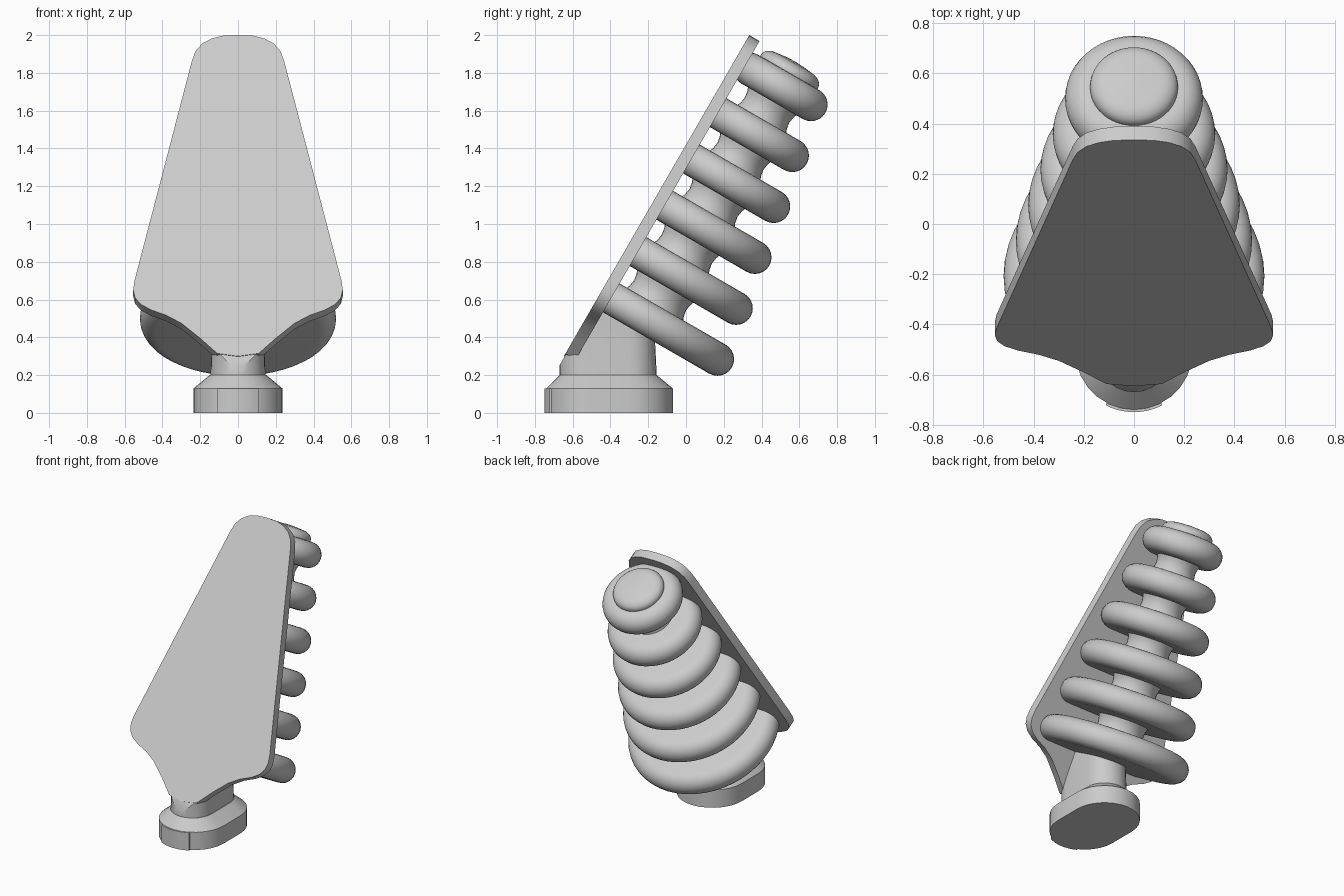
import bpy, bmesh, math
from mathutils import Matrix, Vector

if "Cube" in bpy.data.objects:
    bpy.data.objects.remove(bpy.data.objects["Cube"], do_unlink=True)

grey = bpy.data.materials.new("light_grey")
grey.use_nodes = True
grey.diffuse_color = (0.6, 0.6, 0.6, 1)
grey.node_tree.nodes["Principled BSDF"].inputs["Base Color"].default_value = (0.6, 0.6, 0.6, 1)

# Leaning frame: local x across, y backwards from the plate face, z up along the plate
LEAN = Matrix.Translation((0, 0.335, 2.0)) @ Matrix.Rotation(math.radians(-30), 4, 'X')
AXIS = 0.28          # distance of the spine axis behind the plate face


def finish(name, bm, matrix=None):
    if matrix is not None:
        bm.transform(matrix)
    bmesh.ops.recalc_face_normals(bm, faces=bm.faces)
    mesh = bpy.data.meshes.new(name)
    bm.to_mesh(mesh)
    bm.free()
    mesh.materials.append(grey)
    obj = bpy.data.objects.new(name, mesh)
    bpy.context.collection.objects.link(obj)
    bpy.ops.object.select_all(action='DESELECT')
    bpy.context.view_layer.objects.active = obj
    obj.select_set(True)
    bpy.ops.object.shade_smooth_by_angle(angle=math.radians(35))
    return obj


def loft(sections):
    """Skin closed loops of equal length and cap both ends."""
    bm = bmesh.new()
    loops = [[bm.verts.new(p) for p in s] for s in sections]
    n = len(loops[0])
    for a, b in zip(loops, loops[1:]):
        for i in range(n):
            j = (i + 1) % n
            bm.faces.new((a[i], a[j], b[j], b[i]))
    bm.faces.new(loops[0][::-1])
    bm.faces.new(loops[-1])
    return bm


def clip(bm, point, normal):
    """Remove everything in front of a plane and close the cut."""
    geom = bm.verts[:] + bm.edges[:] + bm.faces[:]
    cut = bmesh.ops.bisect_plane(bm, geom=geom, plane_co=point, plane_no=normal, clear_inner=True)
    edges = [e for e in cut["geom_cut"] if isinstance(e, bmesh.types.BMEdge)]
    bmesh.ops.contextual_create(bm, geom=edges)


def lathe(profile, segments=48):
    """Turn (radius, height) points about the spine axis."""
    angles = [2 * math.pi * i / segments for i in range(segments)]
    return loft([[(r * math.cos(a), AXIS + r * math.sin(a), h) for a in angles]
                 for r, h in profile])


def stadium(z, front, back, r, steps=14):
    pts = []
    for cy, start in ((back - r, 0), (front + r, math.pi)):
        for i in range(steps + 1):
            a = start + math.pi * i / steps
            pts.append((r * math.cos(a), cy + r * math.sin(a), z))
    return pts


# Leaning face plate: half outline as (x, height), mirrored
half = [(0, 2.0), (0.08, 1.997), (0.14, 1.982), (0.19, 1.955), (0.225, 1.915), (0.245, 1.86),
        (0.548, 0.7), (0.555, 0.65), (0.545, 0.61), (0.515, 0.575), (0.46, 0.545),
        (0.38, 0.517), (0.3, 0.475), (0.2, 0.395), (0.11, 0.315), (0, 0.3)]
outline = half + [(-x, z) for x, z in half[-2:0:-1]]
slope = math.cos(math.radians(30))
finish("face_plate", loft([[(x, depth, (z - 2) / slope) for x, z in outline]
                           for depth in (0, 0.063)]), LEAN)

# Six rounded discs, growing downwards and trimmed at the plate
THICK = 0.088
for i in range(6):
    radius = 0.275 + 0.049 * i
    height = -0.155 - 0.283 * i
    rim = [math.pi * (k / 12 - 0.5) for k in range(13)]
    profile = [(radius - THICK + THICK * math.cos(a), height + THICK * math.sin(a)) for a in rim]
    bm = lathe(profile)
    clip(bm, (0, 0.03, 0), (0, 1, 0))
    finish(f"disc_{i + 1}", bm, LEAN)

# Spine with a waist between each pair of discs
spine = []
for i in range(5):
    top = -0.155 - 0.283 * i
    for k in range(8):
        f = k / 8
        spine.append((0.135 + 0.006 * i + 0.04 * math.cos(math.pi * f) ** 2, top - 0.283 * f))
spine.append((0.2, -1.57))
finish("spine", lathe(spine, 32), LEAN)

# Domed cap on the top disc
cap = [(0.175, -0.1), (0.175, -0.065)]
cap += [(0.1 + 0.075 * math.cos(a), -0.058 + 0.05 * math.sin(a))
        for a in [math.pi / 2 * k / 6 for k in range(7)]] + [(0.05, -0.002), (0.01, 0)]
finish("top_cap", lathe(cap), LEAN)

# Stem, trimmed flush with the plate face
bm = loft([stadium(0.2, -0.67, -0.155, 0.145), stadium(0.4, -0.67, -0.165, 0.14),
           stadium(0.52, -0.67, -0.18, 0.14), stadium(0.62, -0.66, -0.2, 0.14)])
clip(bm, LEAN @ Vector((0, 0.004, 0)), LEAN.to_3x3() @ Vector((0, 1, 0)))
finish("stem", bm)

# Chamfered foot with a raised pad at the front
finish("foot", loft([stadium(0, -0.74, -0.07, 0.235), stadium(0.13, -0.74, -0.07, 0.235),
                     stadium(0.2, -0.67, -0.155, 0.15)]))
pad_angles = [math.radians(-90 + 27 * k / 5) for k in range(-5, 6)]
arc = [(0.245 * math.cos(a), -0.505 + 0.245 * math.sin(a)) for a in pad_angles]
arc += [(0.1, -0.6), (-0.1, -0.6)]
finish("front_pad", loft([[(x, y, z) for x, y in arc] for z in (0, 0.13)]))
